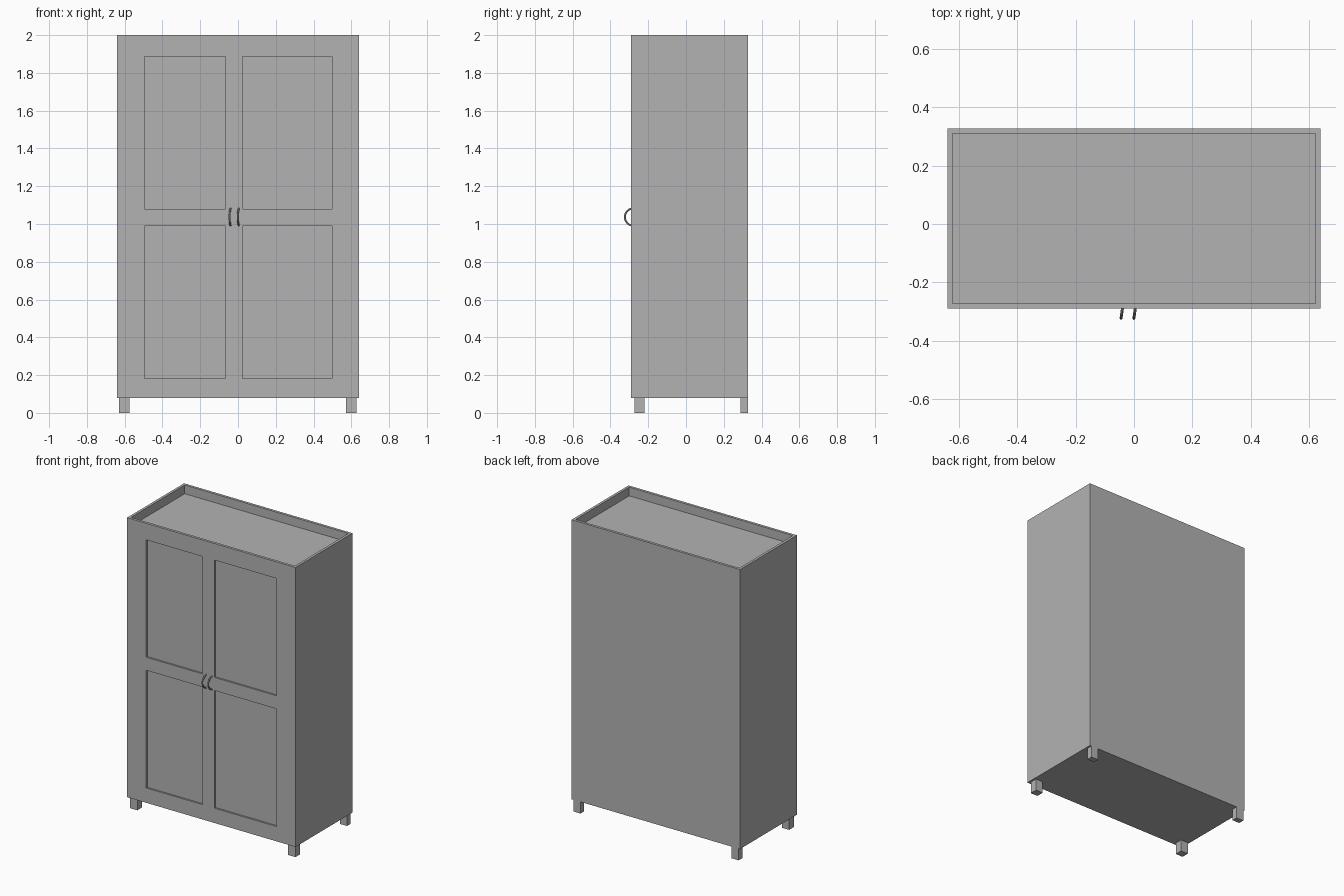
import bpy
import math
from mathutils import Vector

if "Cube" in bpy.data.objects:
    bpy.data.objects.remove(bpy.data.objects["Cube"], do_unlink=True)

grey = bpy.data.materials.new("plain_grey")
grey.use_nodes = True
tone = (0.45, 0.45, 0.45, 1)
grey.diffuse_color = tone
grey.node_tree.nodes["Principled BSDF"].inputs["Base Color"].default_value = tone


def box(name, low, high):
    """Axis-aligned box between two corners."""
    low, high = Vector(low), Vector(high)
    bpy.ops.mesh.primitive_cube_add(size=1, location=(low + high) / 2)
    obj = bpy.context.object
    obj.name = name
    obj.scale = high - low
    bpy.ops.object.transform_apply(location=False, rotation=False, scale=True)
    obj.data.materials.append(grey)
    return obj


def carve(target, low, high):
    """Cut a box-shaped recess, then discard the cutter."""
    cutter = box("cutter", low, high)
    cutter.hide_render = True
    mod = target.modifiers.new("recess", "BOOLEAN")
    mod.operation = "DIFFERENCE"
    mod.solver = "EXACT"
    mod.object = cutter
    bpy.context.view_layer.objects.active = target
    bpy.ops.object.modifier_apply(modifier=mod.name)
    bpy.data.objects.remove(cutter, do_unlink=True)


# Cabinet body
W, FRONT, BACK, BASE, TOP = 0.64, -0.29, 0.328, 0.08, 2.0
RIM, TRAY, PANEL = 0.018, 0.06, 0.012
body = box("cabinet_body", (-W, FRONT, BASE), (W, BACK, TOP))

# Sunken top inside a thin rim
carve(body, (-W + RIM, FRONT + RIM, TOP - TRAY), (W - RIM, BACK - RIM, TOP + 0.1))

# Four shallow door panels
for x0, x1 in ((-0.495, -0.067), (0.023, 0.497)):
    for z0, z1 in ((0.182, 0.99), (1.08, 1.886)):
        carve(body, (x0, FRONT - 0.1, z0), (x1, FRONT + PANEL, z1))

# Legs
for side, x0 in (("right", -0.63), ("left", 0.572)):
    for end, y0, y1 in (("front", -0.272, -0.22), ("back", 0.288, BACK)):
        box(f"{end}_{side}_leg", (x0, y0, 0), (x0 + 0.055, y1, BASE))


def handle(name, x):
    """Curved pull: a round bar bent into an arc, turned slightly sideways."""
    curve = bpy.data.curves.new(name, "CURVE")
    curve.dimensions = "3D"
    curve.bevel_depth = 0.005
    curve.bevel_resolution = 2
    curve.use_fill_caps = True
    steps, radius = 20, 0.046
    spline = curve.splines.new("POLY")
    spline.points.add(steps)
    for i, point in enumerate(spline.points):
        a = math.pi * i / steps
        point.co = (0, -radius * math.sin(a), radius * math.cos(a), 1)
    obj = bpy.data.objects.new(name, curve)
    bpy.context.collection.objects.link(obj)
    obj.location = (x, FRONT + 0.012, 1.037)
    obj.rotation_euler.z = math.radians(-8)
    curve.materials.append(grey)
    bpy.ops.object.select_all(action="DESELECT")
    obj.select_set(True)
    bpy.context.view_layer.objects.active = obj
    bpy.ops.object.convert(target="MESH")
    bpy.ops.object.shade_smooth_by_angle()


# Door handles
handle("right_door_handle", -0.038)
handle("left_door_handle", 0.006)
